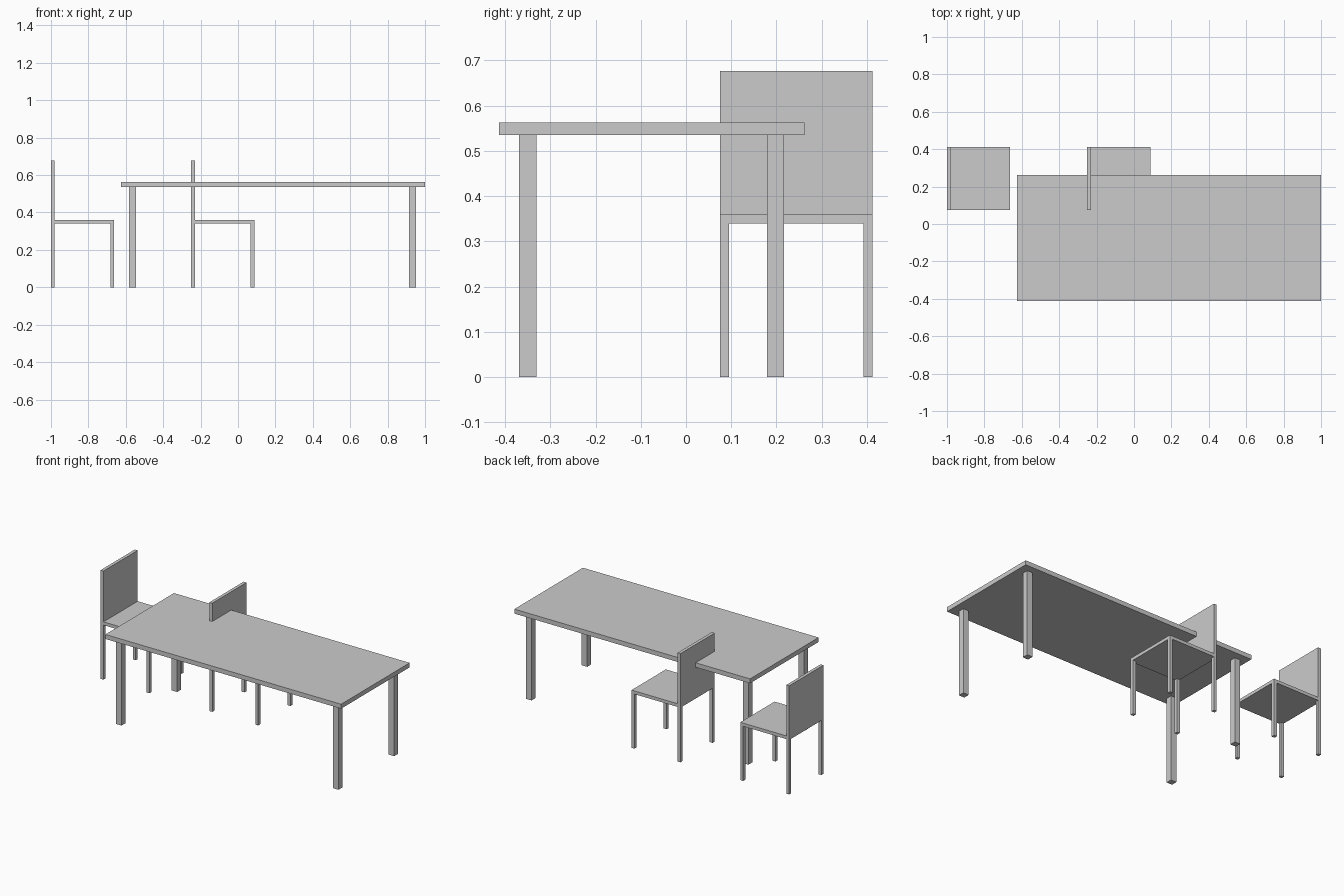
import bpy

cube = bpy.data.objects.get("Cube")
if cube:
    bpy.data.objects.remove(cube, do_unlink=True)

# One plain grey for everything
grey = bpy.data.materials.new("plain_grey")
grey.use_nodes = True
colour = (0.6, 0.6, 0.6, 1)
grey.diffuse_color = colour
grey.node_tree.nodes["Principled BSDF"].inputs["Base Color"].default_value = colour


def box(name, x, y, z):
    """Box spanning the given (low, high) ranges."""
    spans = (x, y, z)
    bpy.ops.mesh.primitive_cube_add(size=1, location=[(a + b) / 2 for a, b in spans])
    obj = bpy.context.object
    obj.name = name
    obj.scale = [b - a for a, b in spans]
    bpy.ops.object.transform_apply(location=False, rotation=False, scale=True)
    obj.data.materials.append(grey)


# Table
box("table_top", (-0.625, 1.0), (-0.413, 0.262), (0.535, 0.563))
LEG = 0.038
for side, x in (("right", -0.583), ("left", 0.913)):
    for end, y in (("front", -0.369), ("back", 0.179)):
        box(f"table_{end}_{side}_leg", (x, x + LEG), (y, y + LEG), (0, 0.535))


def chair(name, x):
    """Chair facing +x whose backrest begins at x."""
    size, bar, seat_low, seat_high = 0.337, 0.02, 0.34, 0.36
    y = 0.075
    box(f"{name}_seat", (x, x + size), (y, y + size), (seat_low, seat_high))
    box(f"{name}_backrest", (x, x + bar), (y, y + size), (seat_high, 0.677))
    for end, lx in (("rear", x), ("front", x + size - bar)):
        for side, ly in (("right", y), ("left", y + size - bar)):
            box(f"{name}_{end}_{side}_leg", (lx, lx + bar), (ly, ly + bar), (0, seat_low))


# Two matching chairs
chair("outer_chair", -1.0)
chair("inner_chair", -0.25)
